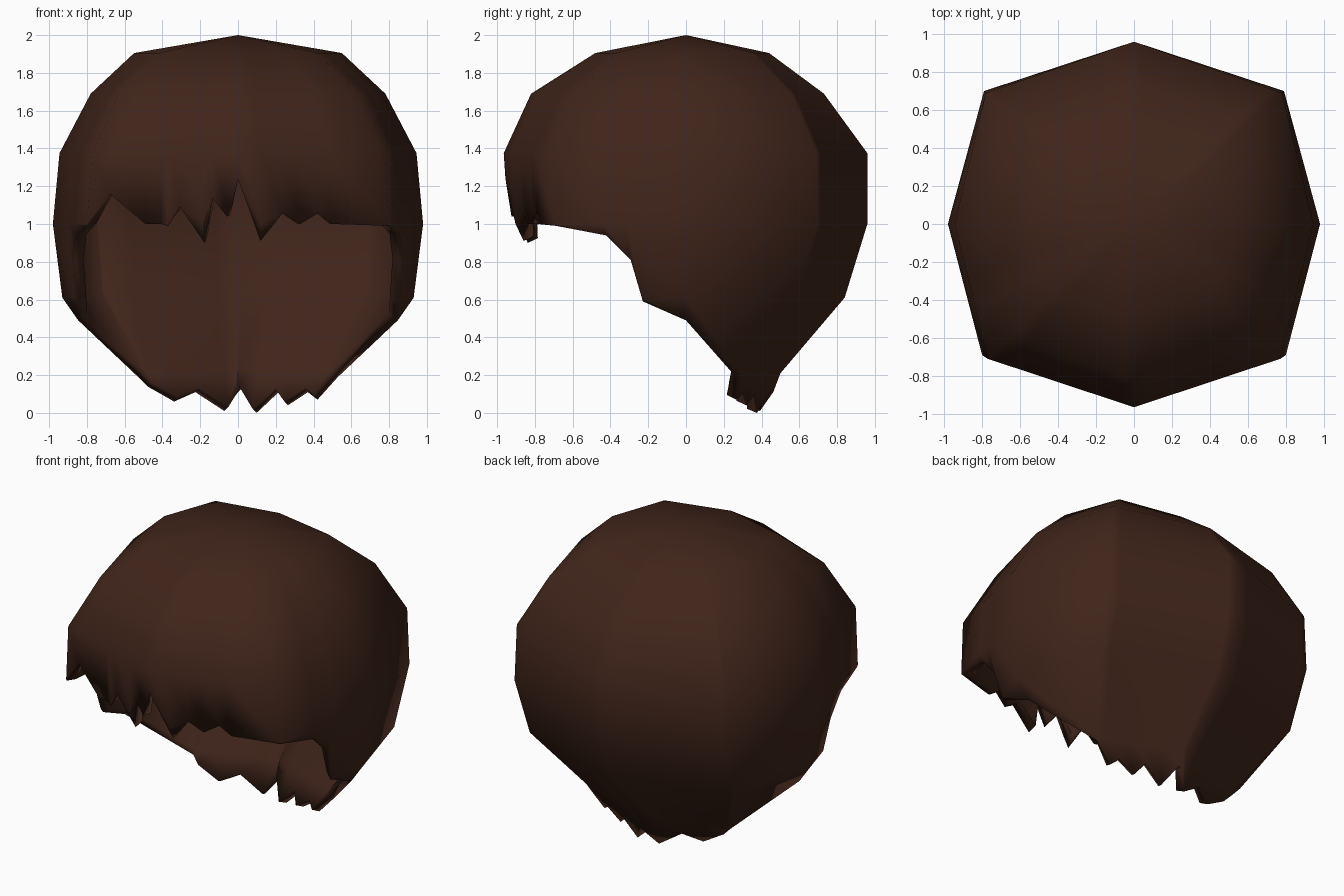
import bpy, bmesh, math

if "Cube" in bpy.data.objects:
    bpy.data.objects.remove(bpy.data.objects["Cube"])

# Octagonal rings: height, side x, front y, back y, front corner, back corner
RINGS = [
    (1.905, 0.55, -0.48, 0.44, (0.42, -0.37), (0.42, 0.36)),
    (1.69, 0.78, -0.82, 0.73, (0.63, -0.57), (0.63, 0.56)),
    (1.375, 0.945, -0.965, 0.96, (0.77, -0.71), (0.78, 0.69)),
    (1.0, 0.98, -0.94, 0.96, (0.80, -0.69), (0.79, 0.70)),
    (0.61, 0.93, -0.74, 0.84, (0.76, -0.58), (0.76, 0.58)),
    (0.21, 0.65, -0.55, 0.50, (0.50, -0.40), (0.54, 0.29)),
    (0.0, 0.50, -0.45, 0.42, (0.38, -0.30), (0.42, 0.23)),
]


def corner(ring, k):
    z, sx, fy, by, fc, bc = ring
    pts = [(0, fy), fc, (sx, 0.0), bc, (0, by),
           (-bc[0], bc[1]), (-sx, 0.0), (-fc[0], fc[1])]
    return pts[k % 8]


def ring_point(ring, u):
    k = math.floor(u)
    t = u - k
    a, b = corner(ring, k), corner(ring, k + 1)
    return a[0] + (b[0] - a[0]) * t, a[1] + (b[1] - a[1]) * t


def surface_point(u, z):
    for hi, lo in zip(RINGS, RINGS[1:]):
        if z >= lo[0] - 1e-6:
            f = (hi[0] - z) / (hi[0] - lo[0])
            a, b = ring_point(hi, u), ring_point(lo, u)
            return a[0] + (b[0] - a[0]) * f, a[1] + (b[1] - a[1]) * f, z


# Jagged fringe: (x, lower edge height)
fringe = [(-0.69, 1.16), (-0.49, 1.0), (-0.41, 1.0), (-0.37, 0.99), (-0.31, 1.09),
          (-0.18, 0.9), (-0.14, 1.14), (-0.06, 1.04), (0, 1.24), (0.12, 0.91),
          (0.24, 1.06), (0.33, 1.0), (0.43, 1.06), (0.5, 1.0)]
# Jagged nape: (x, lower edge height), right to left
nape = [(0.43, 0.07), (0.36, 0.11), (0.28, 0.04), (0.21, 0.11), (0.11, 0.0), (0.02, 0.13),
        (-0.08, 0.01), (-0.22, 0.11), (-0.35, 0.06), (-0.45, 0.14)]
# Side opening: (position around the octagon, lower edge height)
side = [(1, 0.99), (1.37, 0.94), (1.54, 0.81), (1.6, 0.59), (2.0, 0.49), (3.0, 0.19)]

columns = [(x / 0.8, z) for x, z in fringe] + side
columns += [(4 - x / 0.47, z) for x, z in nape] + [(4.0, 0.11)]
columns += [(8 - u, z) for u, z in side]
columns = sorted((u % 8, z) for u, z in columns)

# Hair shell
bm = bmesh.new()
cache = {}


def vert(p):
    key = tuple(round(c, 4) for c in p)
    if key not in cache:
        cache[key] = bm.verts.new(p)
    return cache[key]


top = vert((0, 0, 2.0))
grid = [[top] + [vert(surface_point(u, max(r[0], z))) for r in RINGS] for u, z in columns]
for i, a in enumerate(grid):
    b = grid[(i + 1) % len(grid)]
    for j in range(len(RINGS)):
        loop = list(dict.fromkeys([a[j], a[j + 1], b[j + 1], b[j]]))
        if len(loop) > 2 and not bm.faces.get(loop):
            bm.faces.new(loop)

# Merge the coplanar strips back into eight broad panels
bmesh.ops.dissolve_limit(bm, angle_limit=math.radians(0.8), use_dissolve_boundaries=False,
                         verts=bm.verts[:], edges=bm.edges[:])
for f in bm.faces:
    f.smooth = True

mesh = bpy.data.meshes.new("hair")
bm.to_mesh(mesh)
bm.free()
hair = bpy.data.objects.new("hair", mesh)
bpy.context.collection.objects.link(hair)

# Shell thickness
solid = hair.modifiers.new("thickness", 'SOLIDIFY')
solid.thickness = 0.06
solid.offset = -1

mat = bpy.data.materials.new("dark_brown")
mat.diffuse_color = (0.05, 0.018, 0.01, 1)
mat.use_nodes = True
mat.node_tree.nodes["Principled BSDF"].inputs["Base Color"].default_value = mat.diffuse_color
mesh.materials.append(mat)

bpy.context.view_layer.objects.active = hair
hair.select_set(True)
bpy.ops.object.shade_smooth_by_angle(angle=math.radians(60))
